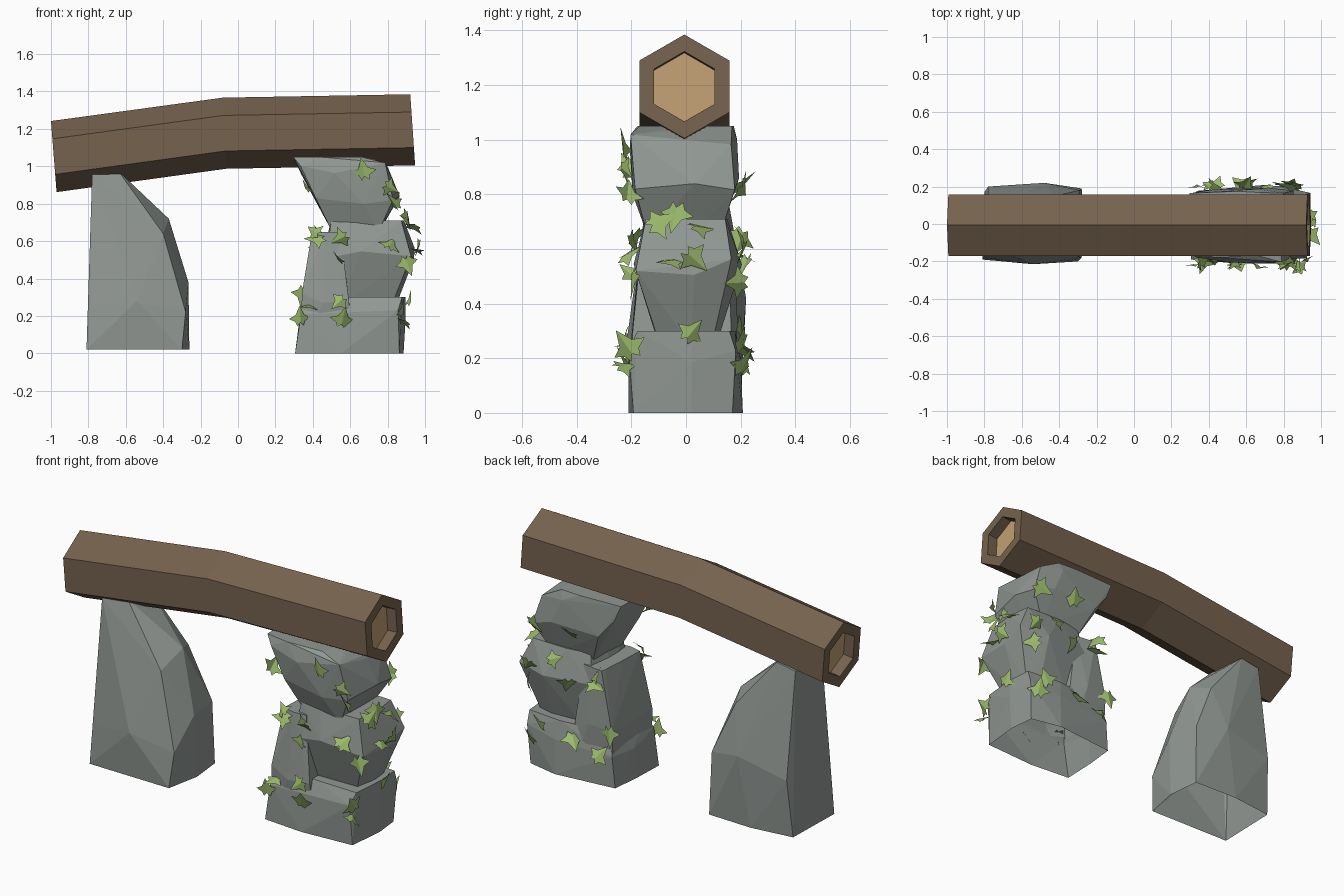
import bpy, bmesh, random
from math import sin, cos, pi
from mathutils import Vector, Matrix
from mathutils.bvhtree import BVHTree

random.seed(4)
if "Cube" in bpy.data.objects:
    bpy.data.objects.remove(bpy.data.objects["Cube"], do_unlink=True)


def material(name, rgb):
    m = bpy.data.materials.new(name)
    m.use_nodes = True
    m.diffuse_color = (*rgb, 1)
    m.node_tree.nodes["Principled BSDF"].inputs["Base Color"].default_value = (*rgb, 1)
    return m


bark = material("brown bark", (0.18, 0.122, 0.076))
cut_wood = material("pale cut wood", (0.53, 0.35, 0.17))
stone = material("grey stone", (0.285, 0.315, 0.295))
leaf_green = material("leaf green", (0.33, 0.49, 0.15))


def finish(bm, name, *mats):
    mesh = bpy.data.meshes.new(name)
    bm.to_mesh(mesh)
    bm.free()
    for m in mats:
        mesh.materials.append(m)
    ob = bpy.data.objects.new(name, mesh)
    bpy.context.collection.objects.link(ob)
    return ob


# Bent hexagonal log with a recessed pale face at each end
def log(name):
    bm = bmesh.new()

    def ring(x, z, r, lean):
        return [bm.verts.new((x + lean * cos(a) * r / 0.19, r * sin(a) - .006, z + r * cos(a)))
                for a in (pi / 3 * k for k in range(6))]

    left, right = (-0.985, 1.052), (0.934, 1.195)
    rings = [ring(left[0] + 0.06, left[1] + 0.008, 0.128, -0.015),
             ring(*left, 0.128, -0.015),
             ring(*left, 0.19, -0.015),
             ring(-0.072, 1.177, 0.19, -0.009),
             ring(*right, 0.19, -0.013),
             ring(*right, 0.128, -0.013),
             ring(right[0] - 0.06, right[1] - .005, 0.128, -0.013)]
    for a, b in zip(rings, rings[1:]):
        for k in range(6):
            bm.faces.new((a[k], a[k - 1], b[k - 1], b[k]))
    for end in (rings[0], rings[-1]):
        bm.faces.new(end).material_index = 1
    bmesh.ops.recalc_face_normals(bm, faces=bm.faces)
    finish(bm, name, bark, cut_wood)


# Faceted stone: convex hull around points
def hull_rock(name, points):
    bm = bmesh.new()
    for p in points:
        bm.verts.new(p)
    hull = bmesh.ops.convex_hull(bm, input=bm.verts)
    loose = {g for g in hull["geom_interior"] + hull["geom_unused"]
             if isinstance(g, bmesh.types.BMVert)}
    bmesh.ops.delete(bm, geom=list(loose), context="VERTS")
    bmesh.ops.recalc_face_normals(bm, faces=bm.faces)
    return finish(bm, name, stone)


# Rough points around rings of (z, x min, x max, half depth)
def ring_points(rings, rough=0.018):
    points = []
    for i, (z, x0, x1, hy) in enumerate(rings):
        cx, hx = (x0 + x1) / 2, (x1 - x0) / 2
        for u, v in ((-1, -.9), (0, -1), (.88, -1), (1, .1),
                     (.95, .9), (.1, 1), (-.95, .9), (-1, 0)):
            j = [random.uniform(-rough, rough) for _ in range(3)]
            lift = j[2] * 2 if 0 < i < len(rings) - 1 else 0
            points.append((cx + u * hx + j[0] * (4 if abs(u) < .5 else .5),
                           v * hy + j[1] * .7, z + lift))
    return points


# The stones are open underneath
def open_bottom(ob):
    bm = bmesh.new()
    bm.from_mesh(ob.data)
    bm.normal_update()
    low = [f for f in bm.faces if f.normal.z < -.9 and f.calc_center_median().z < .04]
    bmesh.ops.delete(bm, geom=low, context="FACES")
    bm.to_mesh(ob.data)
    bm.free()


log("fallen_log")

boulder = hull_rock("left_boulder", [
    (-.81, -.19, .02), (-.3, -.2, .02), (-.26, 0, .02), (-.28, .19, .02),
    (-.55, .2, .02), (-.8, .17, .02), (-.54, -.215, .28), (-.79, -.18, .25),
    (-.28, -.18, .22), (-.265, -.02, .38), (-.29, .18, .38), (-.48, .22, .42),
    (-.78, .2, .35), (-.4, -.13, .64), (-.37, .03, .72), (-.42, .15, .68),
    (-.78, -.12, .955), (-.64, -.09, .975), (-.66, .12, .97), (-.78, .12, .95)])
open_bottom(boulder)

# Stacked pillar, fused into one stone
pillar = hull_rock("stone_pillar", ring_points(
    [(0, .31, .89, .2), (.2, .33, .89, .2), (.3, .37, .9, .17)]))
upper_stones = [
    hull_rock("pillar_slab", ring_points(
        [(.02, .34, .62, .18), (.3, .35, .6, .195), (.65, .4, .55, .16)])),
    hull_rock("pillar_middle", ring_points(
        [(.25, .54, .84, .1), (.54, .46, .95, .195), (.71, .5, .89, .15)])),
    hull_rock("pillar_top", ring_points(
        [(.65, .51, .76, .13), (.83, .42, .86, .195),
         (.99, .33, .81, .195), (1.05, .29, .68, .18)])),
]
for ob in upper_stones:
    mod = pillar.modifiers.new("fuse", "BOOLEAN")
    mod.operation = "UNION"
    mod.solver = "EXACT"
    mod.object = ob
depsgraph = bpy.context.evaluated_depsgraph_get()
fused = bpy.data.meshes.new_from_object(pillar.evaluated_get(depsgraph))
pillar.modifiers.clear()
pillar.data = fused
for ob in upper_stones:
    bpy.data.objects.remove(ob, do_unlink=True)
open_bottom(pillar)

surface = BVHTree.FromPolygons([v.co.copy() for v in fused.vertices],
                               [list(p.vertices) for p in fused.polygons])

# Spots where ivy leaves cling: front and back as (x, z), outer side as (y, z)
front = [(.36, .25), (.32, .2), (.54, .27), (.56, .19), (.89, .27), (.87, .17),
         (.38, .71), (.39, .63), (.55, .62), (.52, .52), (.82, .6), (.91, .45),
         (.9, .76), (.82, .88), (.67, .98), (.36, .9)]
side = [(-.05, .76), (.06, .71), (-.1, .73), (-.07, .57), (.03, .57), (.03, .3)]
back = [(.4, .2), (.34, .3), (.56, .24), (.8, .28), (.86, .18), (.42, .58),
        (.6, .52), (.7, .68), (.88, .6), (.82, .8), (.6, .82), (.45, .64), (.9, .45)]
anchors = ([Vector((x, -.27, z)) for x, z in front]
           + [Vector((1, y, z)) for y, z in side]
           + [Vector((x, .27, z)) for x, z in back])

# Ivy: lobed leaves folded along the midrib, mirrored from one half outline
half_leaf = [(0, 0), (.2, -.22), (.3, .04), (.66, .22), (.27, .42), (0, 1)]
bm = bmesh.new()
for anchor in anchors:
    spot, normal, _, _ = surface.find_nearest(anchor)
    size = random.uniform(.08, .105)
    tilt = Vector([random.uniform(-.85, .85) for _ in range(3)])
    facing = (normal + tilt).normalized().to_track_quat("Z", "Y").to_matrix()
    place = facing @ Matrix.Rotation(random.uniform(0, 2 * pi), 3, "Z")
    centre = spot + normal * .03
    for s in (1, -1):
        pts = [centre + place @ (Vector((s * x, y - .35, -.3 * x)) * size) for x, y in half_leaf]
        bm.faces.new([bm.verts.new(p) for p in pts[::s]])
bmesh.ops.remove_doubles(bm, verts=bm.verts, dist=.0005)
finish(bm, "ivy_leaves", leaf_green)
